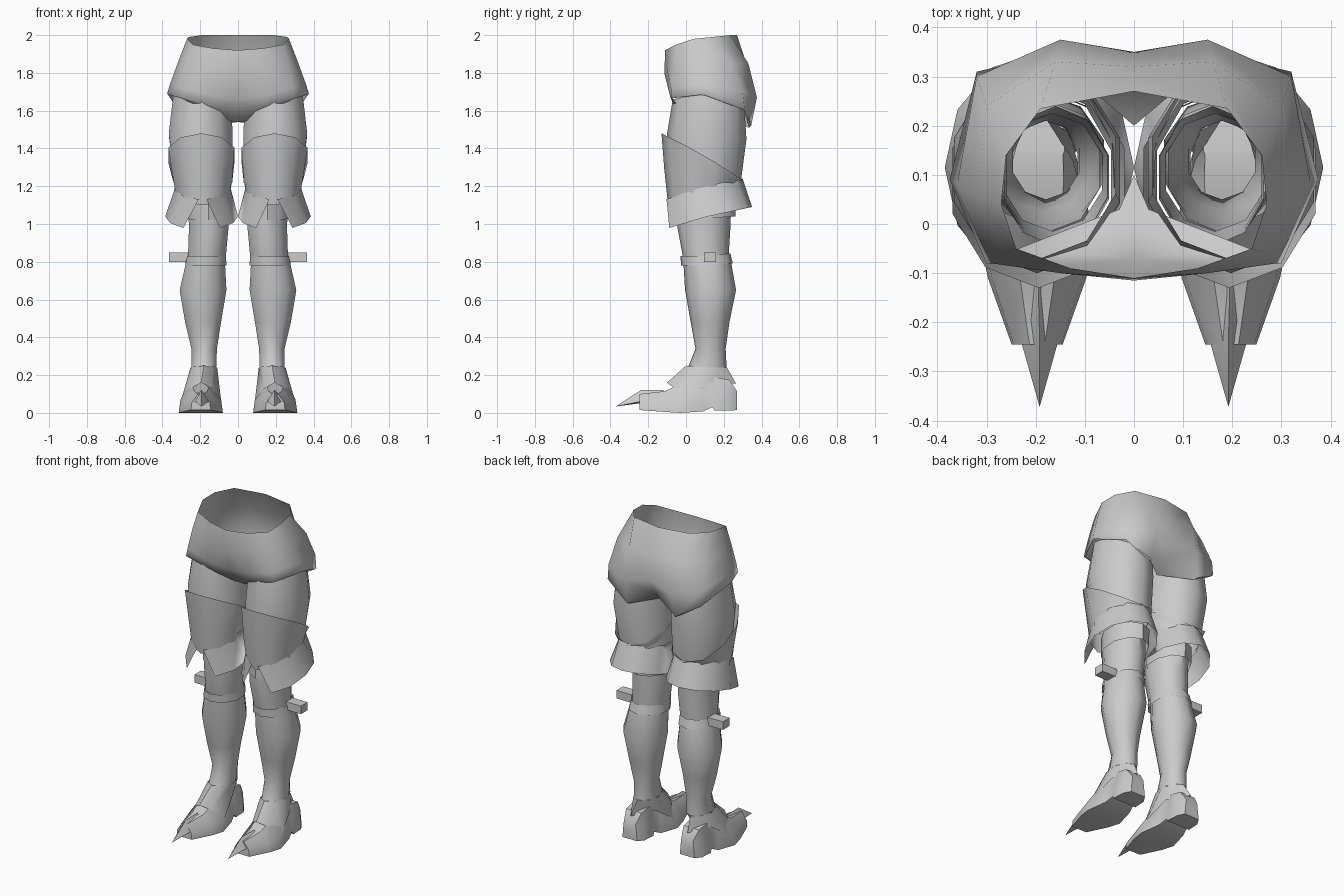
import bpy, bmesh
from math import sin, cos, pi, radians

cube = bpy.data.objects.get("Cube")
if cube:
    bpy.data.objects.remove(cube)

grey = bpy.data.materials.new("plain_grey")
grey.use_nodes = True
shade = (0.6, 0.6, 0.6, 1)
grey.diffuse_color = shade
grey.node_tree.nodes["Principled BSDF"].inputs["Base Color"].default_value = shade


def skin(name, rows, closed=True, caps=False, crease=45):
    """Skin rows of points listed from top to bottom, then mirror across x."""
    bm = bmesh.new()
    grid = [[bm.verts.new(p) for p in row] for row in rows]
    count = len(grid[0])
    for upper, lower in zip(grid, grid[1:]):
        for i in range(count if closed else count - 1):
            j = (i + 1) % count
            bm.faces.new((upper[i], lower[i], lower[j], upper[j]))
    if caps:
        bm.faces.new(grid[0])
        bm.faces.new(grid[-1])
    bmesh.ops.remove_doubles(bm, verts=bm.verts, dist=0.0005)
    if caps:
        bmesh.ops.recalc_face_normals(bm, faces=bm.faces)
    mesh = bpy.data.meshes.new(name)
    bm.to_mesh(mesh)
    bm.free()
    mesh.materials.append(grey)
    obj = bpy.data.objects.new(name, mesh)
    bpy.context.collection.objects.link(obj)
    bpy.ops.object.select_all(action="DESELECT")
    obj.select_set(True)
    bpy.context.view_layer.objects.active = obj
    bpy.ops.object.shade_smooth_by_angle(angle=radians(crease))
    mirror = obj.modifiers.new("mirror", "MIRROR")
    mirror.use_clip = True
    return obj


def ring(inner, outer, front, back, z_front, z_side=None, z_back=None, gap=0, sides=10):
    """Oval of points from the front round the outer side; the hem height varies."""
    z_side = z_front if z_side is None else z_side
    z_back = z_side if z_back is None else z_back
    cx, cy = (inner + outer) / 2, (front + back) / 2
    rx, ry = (outer - inner) / 2, (back - front) / 2
    start, points = radians(gap), []
    steps = sides if gap else sides - 1
    span = 2 * pi - 2 * start if gap else 2 * pi * steps / sides
    for i in range(steps + 1):
        a = start + span * i / steps
        c = cos(a)
        z = z_side + (z_front - z_side) * max(c, 0) + (z_back - z_side) * max(-c, 0)
        points.append((cx + rx * sin(a), cy - ry * c, z))
    return points


# Hips: half rows running from front centre round the side to back centre
skin("hips", [
    [(0, -.11, 1.92), (.13, -.09, 1.93), (.24, -.05, 1.95), (.27, .04, 1.98),
     (.26, .14, 1.99), (.19, .235, 2), (0, .27, 2)],
    [(0, -.115, 1.8), (.15, -.1, 1.82), (.27, -.06, 1.84), (.32, .06, 1.85),
     (.3, .24, 1.85), (.16, .33, 1.85), (0, .32, 1.85)],
    [(0, -.07, 1.66), (.14, -.085, 1.68), (.29, -.08, 1.72), (.36, .08, 1.74),
     (.32, .3, 1.7), (.15, .375, 1.67), (0, .35, 1.7)],
    [(0, 0, 1.56), (.1, -.06, 1.61), (.3, -.08, 1.67), (.375, .09, 1.69),
     (.32, .31, 1.61), (.17, .345, 1.52), (0, .3, 1.6)],
    [(0, .1, 1.54), (.03, .03, 1.54), (.3, -.075, 1.665), (.37, .09, 1.685),
     (.315, .305, 1.605), (.16, .335, 1.51), (0, .2, 1.54)],
], closed=False, crease=60)

# Upper thighs, tucked under the hips
skin("upper_thigh", [
    ring(.03, .35, -.07, .31, 1.66, 1.7, 1.6),
    ring(.02, .375, -.1, .32, 1.48, 1.48, 1.45),
    ring(.02, .345, -.09, .29, 1.22),
])

# Overlapping thigh plates, slanting down to the back
skin("thigh_plate", [
    ring(.01, .378, -.13, .305, 1.48, 1.37, 1.23),
    ring(.02, .355, -.115, .295, 1.29, 1.25, 1.215),
    ring(.04, .335, -.095, .28, 1.1, 1.17, 1.2),
])

# Flared knee guards, open in a notch at the front
skin("knee_flare", [
    ring(.035, .34, -.105, .3, 1.13, 1.2, 1.24, gap=8),
    ring(0, .385, -.12, .35, .97, 1.04, 1.09, gap=30),
], closed=False)

# Knee cuffs and lower legs
skin("knee_cuff", [
    ring(.035, .275, -.05, .265, 1.14),
    ring(.035, .275, -.05, .262, 1.02, 1.03, 1.04),
])
skin("knee", [
    ring(.05, .27, -.045, .24, 1.12),
    ring(.045, .265, -.045, .235, .98),
    ring(.06, .27, -.015, .225, .82),
])
skin("knee_band", [
    ring(.06, .275, -.03, .235, .83, .83, .845),
    ring(.055, .285, -.025, .248, .78, .78, .79),
])
skin("shin", [
    ring(.065, .275, -.015, .235, .82),
    ring(.055, .315, -.005, .265, .65),
    ring(.085, .285, .025, .23, .48),
    ring(.108, .25, .05, .21, .34),
    ring(.112, .25, .01, .215, .24),
], crease=60)


def box_rows(x0, x1, y0, y1, z0, z1):
    return [[(x0, y0, z), (x1, y0, z), (x1, y1, z), (x0, y1, z)] for z in (z1, z0)]


# Side strap tabs
skin("strap_tab", box_rows(.26, .365, .095, .16, .8, .85), caps=True, crease=20)

# Ankle guards: hem drops to a point on each side
guard_top = ring(.11, .252, 0, .217, .25, .24, .24, sides=8)
guard_hem = [(.195, -.1, .16), (.25, -.06, .13), (.3, 0, .07), (.265, .13, .16),
             (.195, .265, .155), (.125, .13, .16), (.09, 0, .07), (.14, -.06, .13)]
skin("ankle_guard", [guard_top, guard_hem])


def foot_row(y, half, sole, top, flat, cx=.197):
    """Foot cross-section: wide sole, sloping sides, narrow top."""
    mid = sole + (top - sole) * .45
    right = [(half, sole), (half * .92, mid), (half * flat, top)]
    left = [(-x, z) for x, z in reversed(right)]
    return [(cx + x, y, z) for x, z in right + left]


# Shoes with a raised heel and a hooked toe spike
skin("shoe", [
    foot_row(-.245, .052, .015, .1, .3),
    foot_row(-.11, .1, .005, .115, .35),
    foot_row(-.03, .117, 0, .155, .4),
    foot_row(.09, .09, .008, .19, .6),
    foot_row(.14, .075, .03, .19, .7),
    foot_row(.15, .08, .012, .19, .7),
    foot_row(.23, .075, .012, .175, .7),
    foot_row(.27, .05, .015, .115, .8),
], caps=True, crease=40)
skin("toe_spike", [
    [(.192, -.372, .034)] * 4,
    [(.192, -.24, .12), (.228, -.245, .06), (.192, -.25, .05), (.156, -.245, .06)],
    [(.195, -.12, .12), (.24, -.12, .08), (.195, -.12, .05), (.15, -.12, .08)],
], crease=30)
